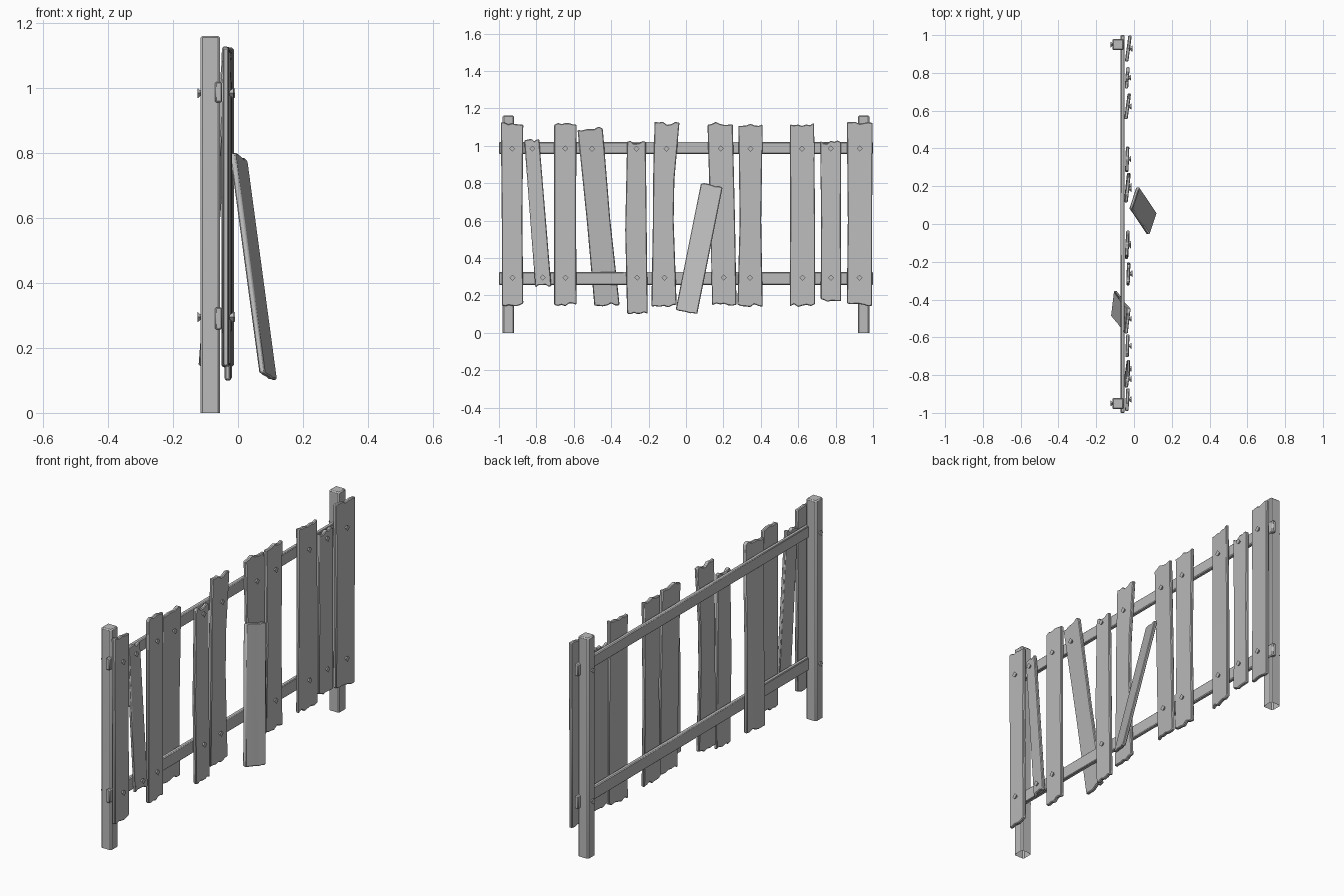
import bpy, bmesh, random
from mathutils import Matrix

random.seed(4)
if "Cube" in bpy.data.objects:
    bpy.data.objects.remove(bpy.data.objects["Cube"], do_unlink=True)

GREY = (0.5, 0.5, 0.5, 1)
wood = bpy.data.materials.new("weathered grey")
wood.use_nodes = True
wood.diffuse_color = GREY
wood.node_tree.nodes["Principled BSDF"].inputs["Base Color"].default_value = GREY


def finish(name, bm, bevel=0.0):
    bmesh.ops.recalc_face_normals(bm, faces=bm.faces)
    mesh = bpy.data.meshes.new(name)
    bm.to_mesh(mesh)
    bm.free()
    mesh.materials.append(wood)
    obj = bpy.data.objects.new(name, mesh)
    bpy.context.collection.objects.link(obj)
    if bevel:
        mod = obj.modifiers.new("worn edges", 'BEVEL')
        mod.width, mod.segments = bevel, 1
        mod.limit_method, mod.angle_limit = 'ANGLE', 0.8
    bpy.ops.object.select_all(action='DESELECT')
    obj.select_set(True)
    bpy.context.view_layer.objects.active = obj
    bpy.ops.object.shade_smooth_by_angle(angle=0.6)
    return obj


def box(name, lo, hi, bevel, open_bottom=False):
    bm = bmesh.new()
    bmesh.ops.create_cube(bm, size=1)
    for v in bm.verts:
        for i in range(3):
            v.co[i] = hi[i] if v.co[i] > 0 else lo[i]
    if open_bottom:
        bmesh.ops.delete(bm, geom=[f for f in bm.faces if f.normal.z < -0.5], context='FACES')
    return finish(name, bm, bevel)


def board(name, rows, x=(-0.035, -0.035), yaw=0.0, jag=0.009, thick=0.018, cols=6):
    """rows: (z, left y, right y) from bottom to top; x: depth at bottom and top."""
    bm = bmesh.new()
    z0, z1 = rows[0][0], rows[-1][0]
    lean = (sum(rows[-1][1:]) - sum(rows[0][1:])) / 2 / (z1 - z0)
    layers = []
    for side in (-0.5, 0.5):
        grid = []
        for r, (z, a, b) in enumerate(rows):
            t = (z - z0) / (z1 - z0)
            line = []
            for c in range(cols + 1):
                u = c / cols
                dz = -(u - 0.5) * (b - a) * lean
                if r in (0, len(rows) - 1):
                    dz += notch[r > 0][c] * jag if layers else 0
                line.append((x[0] + (x[1] - x[0]) * t + yaw * (u - 0.5) + side * thick,
                             a + (b - a) * u, z + dz))
            grid.append(line)
        if not layers:
            # Broken grain at both ends, shared by the two faces
            notch = [[random.uniform(-1, 1) for _ in range(cols + 1)] for _ in range(2)]
            for r, k in ((0, 0), (-1, 1)):
                grid[r] = [(p[0], p[1], p[2] + n * jag) for p, n in zip(grid[r], notch[k])]
        layers.append([[bm.verts.new(p) for p in line] for line in grid])
    back, front = layers
    n = len(rows) - 1
    for g in layers:
        for r in range(n):
            for c in range(cols):
                bm.faces.new((g[r][c], g[r][c + 1], g[r + 1][c + 1], g[r + 1][c]))
    for r in (0, n):
        for c in range(cols):
            bm.faces.new((back[r][c], back[r][c + 1], front[r][c + 1], front[r][c]))
    for c in (0, cols):
        for r in range(n):
            bm.faces.new((back[r][c], back[r + 1][c], front[r + 1][c], front[r][c]))
    return finish(name, bm, 0.004)


def nail(name, x, y, z, facing=1):
    # Four-sided flared head on a short shank
    bm = bmesh.new()
    bmesh.ops.create_cone(bm, cap_ends=True, segments=4, radius1=0.005, radius2=0.016, depth=0.014)
    bmesh.ops.rotate(bm, verts=bm.verts, matrix=Matrix.Rotation(facing * 1.5708, 3, 'Y'))
    bmesh.ops.translate(bm, verts=bm.verts, vec=(x, y, z))
    return finish(name, bm)


NAIL_Z = (0.295, 0.985)

# Posts with nails driven through from the back
for side, y in (("right", -0.95), ("left", 0.95)):
    box(side + "_post", (-0.115, y - 0.03, 0), (-0.055, y + 0.03, 1.162), 0.006, True)
    for z in NAIL_Z:
        nail(side + "_post_nail", -0.118, y, z, -1)

# Rails
for level, lo, hi in (("lower", 0.257, 0.325), ("upper", 0.957, 1.02)):
    box(level + "_rail", (-0.071, -1, lo), (-0.049, 1, hi), 0.004)

# Upright boards: rows, depth at bottom and top, twist, nailed levels
boards = [
    ([(0.15, -0.985, -0.87), (0.6, -0.985, -0.875), (1.12, -0.99, -0.87)], (-0.035, -0.035), 0.006, "both"),
    ([(0.25, -0.805, -0.72), (1.03, -0.865, -0.785)], (-0.035, -0.035), 0.012, "both"),
    ([(0.15, -0.705, -0.585), (0.65, -0.705, -0.588), (1.115, -0.705, -0.585)], (-0.035, -0.035), 0.004, "both"),
    ([(0.15, -0.49, -0.355), (0.6, -0.53, -0.405), (1.09, -0.58, -0.445)], (-0.105, -0.034), 0.016, "top"),
    ([(0.105, -0.315, -0.205), (0.55, -0.325, -0.21), (1.02, -0.315, -0.215)], (-0.03, -0.03), 0.004, "both"),
    ([(0.145, -0.185, -0.05), (0.6, -0.177, -0.066), (0.82, -0.176, -0.062), (1.12, -0.168, -0.035)],
     (-0.036, -0.036), 0.008, "both"),
    ([(0.15, 0.14, 0.27), (0.6, 0.13, 0.262), (1.12, 0.115, 0.25)], (-0.035, -0.035), 0.014, "both"),
    ([(0.145, 0.275, 0.41), (0.6, 0.287, 0.402), (1.115, 0.28, 0.41)], (-0.036, -0.036), 0.004, "both"),
    ([(0.145, 0.555, 0.69), (0.6, 0.557, 0.69), (1.115, 0.555, 0.685)], (-0.034, -0.034), 0.018, "both"),
    ([(0.175, 0.72, 0.83), (0.6, 0.722, 0.828), (1.02, 0.718, 0.83)], (-0.036, -0.036), 0.008, "both"),
    ([(0.15, 0.86, 0.995), (0.6, 0.865, 0.995), (1.12, 0.86, 0.998)], (-0.03, -0.03), 0.018, "both"),
]
for i, (rows, depth, twist, fixed) in enumerate(boards, 1):
    board(f"fence_board_{i}", rows, depth, twist)
    (za, la, ra), (zb, lb, rb) = rows[0], rows[-1]
    for z in NAIL_Z if fixed == "both" else NAIL_Z[1:]:
        t = (z - za) / (zb - za)
        y = ((la + ra) * (1 - t) + (lb + rb) * t) / 2
        nail(f"board_nail_{i}", depth[1] + 0.014, y, z)

# Fallen board leaning against the fence
board("leaning_board", [(0.11, -0.055, 0.06), (0.79, 0.08, 0.195)], (0.093, 0.002), 0.038, 0.003)
